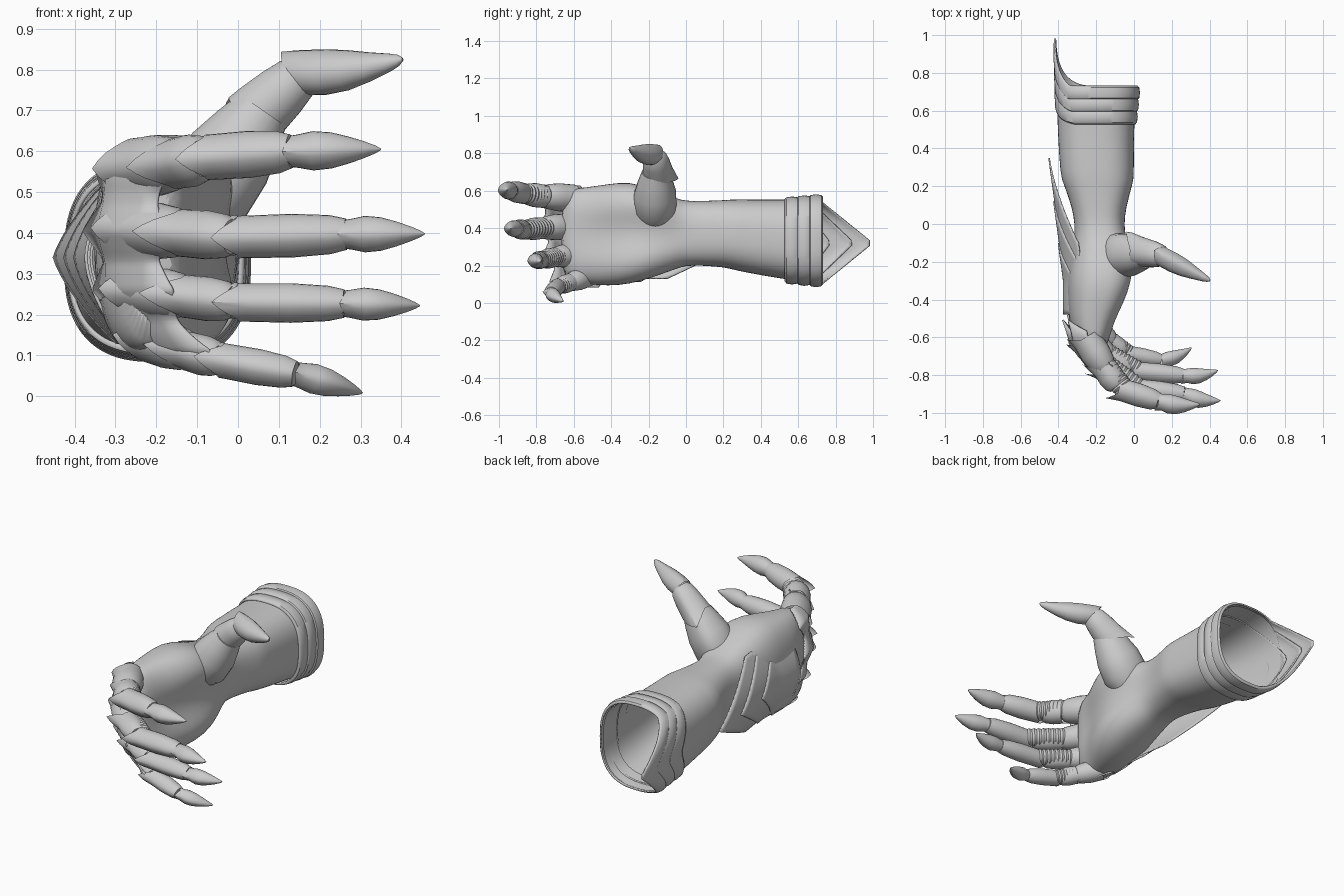
import bpy
from math import sin, cos, pi, exp, radians
from mathutils import Vector as V

if "Cube" in bpy.data.objects:
    bpy.data.objects.remove(bpy.data.objects["Cube"])


def make(name, verts, faces, thick=0.0, sub=0):
    me = bpy.data.meshes.new(name)
    me.from_pydata([tuple(v) for v in verts], [], faces)
    me.update()
    ob = bpy.data.objects.new(name, me)
    bpy.context.collection.objects.link(ob)
    if sub:
        ob.modifiers.new("sub", 'SUBSURF').levels = sub
        ob.modifiers["sub"].render_levels = sub
    if thick:
        m = ob.modifiers.new("thick", 'SOLIDIFY')
        m.thickness, m.offset = thick, 0
    return ob


def loft(name, rings, cap0=False, cap1=False, **kw):
    n = len(rings[0])
    verts = [p for r in rings for p in r]
    faces = [(i * n + j, i * n + (j + 1) % n, (i + 1) * n + (j + 1) % n, (i + 1) * n + j)
             for i in range(len(rings) - 1) for j in range(n)]
    if cap0:
        faces.append(tuple(reversed(range(n))))
    if cap1:
        faces.append(tuple(range(len(verts) - n, len(verts))))
    return make(name, verts, faces, **kw)


def sheet(name, fn, nu, nv, thick=0.008):
    verts = [fn(i / nu, j / nv) for j in range(nv + 1) for i in range(nu + 1)]
    w = nu + 1
    faces = [(j * w + i, j * w + i + 1, (j + 1) * w + i + 1, (j + 1) * w + i)
             for j in range(nv) for i in range(nu)]
    return make(name, verts, faces, thick=thick)


def section(y, x0, x1, z0, z1, cup=0.0, n=40, p=2.6):
    pts = []
    for k in range(n):
        c, s = cos(2 * pi * k / n), sin(2 * pi * k / n)
        sx = (abs(c) ** (2 / p)) * (1 if c > 0 else -1)
        sz = (abs(s) ** (2 / p)) * (1 if s > 0 else -1)
        x = (x0 + x1) / 2 + sx * (x1 - x0) / 2
        if c > 0:
            x -= cup * exp(-(sz / 0.45) ** 2)
        pts.append(V((x, y, (z0 + z1) / 2 + sz * (z1 - z0) / 2)))
    return pts


def segment(name, a, b, profile, dorsal=None, spur=0.0, bend=0.0, n=24, lift=0.25):
    a, b = V(a), V(b)
    d = (b - a).normalized()
    up = V(dorsal) if dorsal else d.cross(V((0, 0, 1)))
    up = (up - d * up.dot(d)).normalized()
    side = d.cross(up)
    rings = []
    for i, (t, r) in enumerate(profile):
        c = a.lerp(b, t) + up * bend * 4 * t * (1 - t)
        ring = []
        for k in range(n):
            ph = 2 * pi * k / n
            ph = ph - 2 * pi if ph > pi else ph
            rr = r * (1 + 0.14 * max(0, 1 - abs(ph) / 0.7))
            q = c + up * cos(ph) * rr + side * sin(ph) * rr
            if i == 0:
                s = spur * max(0, 1 - abs(ph) / 1.0)
                q += up * s * lift - d * s
            ring.append(q)
        rings.append(ring)
    return loft(name, rings, cap1=True, cap0=not spur)


# Forearm sleeve and palm in one skin, open at the cuff
skin = [(.72, -.41, .01, .10, .56, 0), (.5, -.405, 0, .13, .55, 0), (.25, -.39, 0, .175, .555, 0),
        (.22, -.375, -.005, .19, .55, 0), (.08, -.325, -.045, .20, .545, 0),
        (0, -.315, -.05, .20, .545, 0), (-.06, -.315, -.03, .18, .56, .02),
        (-.18, -.335, .02, .135, .61, .05), (-.3, -.355, .02, .10, .65, .06),
        (-.42, -.35, -.03, .09, .635, .05), (-.52, -.345, -.09, .10, .62, .03),
        (-.61, -.31, -.12, .11, .61, .01), (-.67, -.27, -.16, .15, .58, 0)]
loft("sleeve_and_palm", [section(*s) for s in skin], cap1=True, sub=1)


# Cuff bands, each drawn out into a point on the back of the arm
def peak(p):
    return max(0, 1 - abs(p.z - 0.32) / 0.215) if p.x < -0.25 else 0


bands = [(.53, .605, .10, .17, 0), (.595, .67, .15, .23, .006), (.66, .73, .20, .27, .012)]
for i, (ya, yb, va, vb, off) in enumerate(bands):
    rings = []
    for t, o in ((0, 0), (.12, .009), (.5, .013), (.88, .009), (1, 0)):
        e = off + o
        ring = section(0, -.41 - e * .5, .003 + e, .118 - e * 1.2, .552 + e, n=96)
        for p in ring:
            p.y = ya + (yb - ya) * t + peak(p) * (va + (vb - va) * t)
        rings.append(ring)
    loft("cuff_band_%d" % (i + 1), rings, thick=.008)


# Layered pointed plates over the back of the hand
def back_plate(tip, drop, front, width, off):
    def fn(u, v):
        k = 2 * u - 1
        end = tip - abs(k) * drop
        y = front + (end - front) * v
        z = 0.34 + k * width
        x = -.36 - off - .09 * max(0, (y + .3) / .65) + .10 * (abs(k) * width / .22) ** 1.7
        return V((x, y, z))
    return fn


for i, args in enumerate([(.35, .45, -.42, .21, 0), (.12, .36, -.45, .225, .006),
                          (-.10, .28, -.48, .235, .012)]):
    sheet("hand_back_plate_%d" % (i + 1), back_plate(*args), 24, 10)


# Knuckle guard with one spike per finger
def knuckle_guard(u, v):
    path = [(-.335, -.57), (-.33, -.62), (-.28, -.69), (-.20, -.75)]
    z = .085 + .54 * u
    f = min(v * 3, 2.999)
    i = int(f)
    a, b = V(path[i]), V(path[i + 1])
    q = a.lerp(b, f - i)
    near = min(abs(z - k) for k in (.565, .405, .26, .115))
    s = max(0, 1 - near / .065)
    x = q.x + .9 * (z - .42) ** 2 + .05 * (2 * u - 1) ** 6
    y = q.y + .22 * max(0, .4 - z)
    out = .012 * s
    if v == 0:
        x, y = x - .03 * s, y + .075 * s
    if v == 1:
        x, y = x + .03 * s, y - .03 * s
    return V((x - out, y - out, z))


sheet("knuckle_guard", knuckle_guard, 54, 6)

# Fingers: ribbed joint, two armour segments and a claw
ARMOUR = [(0, 1.0), (.1, 1.0), (.5, 1.03), (.85, .92), (1, .74)]
CLAW = [(0, .8), (.08, .85), (.25, 1.0), (.45, .92), (.65, .68), (.82, .42), (.94, .2), (1, .04)]


def scaled(profile, r):
    return [(t, k * r) for t, k in profile]


fingers = {
    "index": ([(-.25, -.60, .56), (-.15, -.76, .57), (-.075, -.87, .585), (.13, -.935, .60),
               (.35, -.955, .605)], .056),
    "middle": ([(-.26, -.62, .41), (-.14, -.77, .40), (0, -.87, .39), (.265, -.90, .397),
                (.457, -.935, .398)], .052),
    "ring": ([(-.25, -.59, .26), (-.13, -.70, .245), (0, -.775, .23), (.26, -.80, .227),
              (.445, -.775, .222)], .047),
    "little": ([(-.22, -.53, .14), (-.12, -.62, .11), (-.04, -.685, .088), (.14, -.72, .055),
                (.305, -.655, .008)], .043)}
for name, (p, r) in fingers.items():
    ribs = [(i / 24, r * (.86 + .1 * (i % 2))) for i in range(25)]
    segment(name + "_finger_joint", V(p[0]).lerp(V(p[1]), .5), V(p[2]).lerp(V(p[3]), .15), ribs)
    segment(name + "_knuckle_plate", p[0], p[1], scaled(ARMOUR, r * 1.3), spur=.05)
    segment(name + "_lower_plate", p[1], V(p[2]).lerp(V(p[1]), .1), scaled(ARMOUR, r * 1.12), spur=.085)
    segment(name + "_middle_plate", p[2], p[3], scaled(ARMOUR, r), spur=.06, lift=.15)
    segment(name + "_claw", p[3], p[4], scaled(CLAW, r * .86), spur=.018, bend=.012, lift=.5)

# Thumb: fleshy mound, armour segment with a rear spur, and a claw
segment("thumb_mound", (-.12, -.17, .44), (.06, -.165, .70),
        [(0, .08), (.25, .115), (.55, .11), (.8, .09), (1, .07)], dorsal=(-.3, .8, .5))
segment("thumb_plate", (.03, -.15, .675), (.155, -.17, .79),
        [(0, .078), (.2, .076), (.6, .068), (.9, .058), (1, .045)],
        dorsal=(-.3, .9, .2), spur=.07, lift=.3)
segment("thumb_claw", (.125, -.16, .79), (.403, -.30, .825),
        [(0, .045), (.08, .052), (.3, .053), (.5, .047), (.7, .034), (.88, .021), (.96, .013), (1, .004)],
        dorsal=(0, .2, 1), spur=.02, bend=-.012, lift=.3)

# Smooth shading with crisp plate edges
bpy.ops.object.select_all(action='SELECT')
bpy.context.view_layer.objects.active = bpy.context.selected_objects[0]
bpy.ops.object.shade_smooth_by_angle(angle=radians(38))
